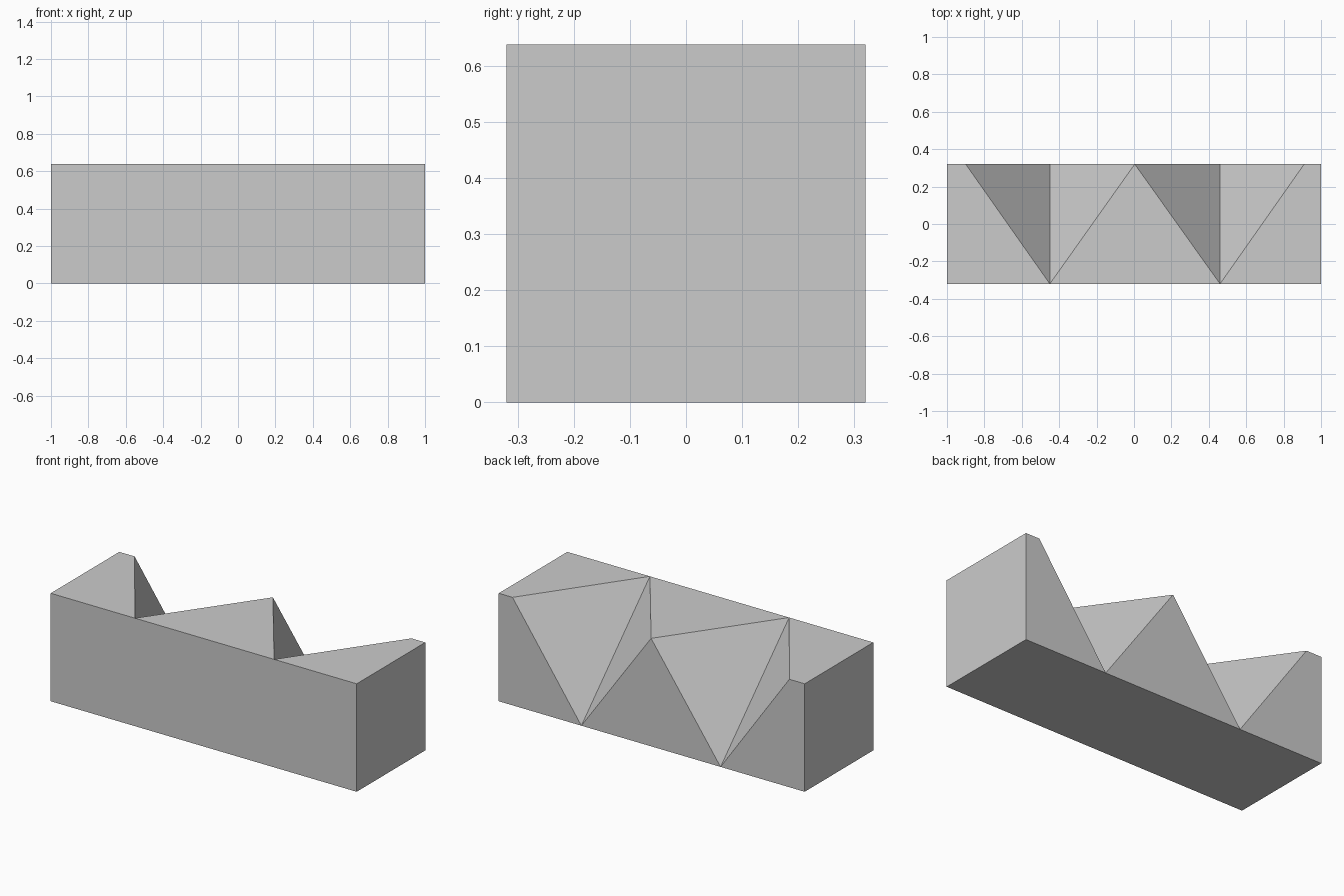
import bpy
import bmesh

cube = bpy.data.objects.get("Cube")
if cube:
    bpy.data.objects.remove(cube, do_unlink=True)

HALF_L, HALF_W, HEIGHT = 1.0, 0.32, 0.638
TIPS = [-0.45, 0.46]            # notch points on the front edge and back foot
PEAKS = [-0.90, 0.004, 0.91]    # notch corners along the back top edge

# One plain grey
grey = bpy.data.materials.new("grey")
grey.use_nodes = True
colour = (0.6, 0.6, 0.6, 1.0)
grey.diffuse_color = colour
grey.node_tree.nodes["Principled BSDF"].inputs["Base Color"].default_value = colour

bm = bmesh.new()


def row(xs, y, z):
    return [bm.verts.new((x, y, z)) for x in xs]


# Rows of corners along the block's long edges
ends = [-HALF_L, *TIPS, HALF_L]
front_top = row(ends, -HALF_W, HEIGHT)
back_foot = row(ends, HALF_W, 0)
back_top = row([-HALF_L, *PEAKS, HALF_L], HALF_W, HEIGHT)
front_foot = row([-HALF_L, HALF_L], -HALF_W, 0)

# Front, base and end walls
bm.faces.new(front_foot + front_top[::-1])
bm.faces.new(front_foot + back_foot[::-1])
for i in (0, -1):
    bm.faces.new((front_foot[i], front_top[i], back_top[i], back_foot[i]))

# Top and back faces between the notches
for near in (front_top, back_foot):
    bm.faces.new((near[0], near[1], back_top[1], back_top[0]))
    bm.faces.new((near[1], near[2], back_top[2]))
    bm.faces.new((near[2], near[3], back_top[4], back_top[3]))

# Two sloping walls in each notch
for i in (1, 2):
    for peak in (back_top[i], back_top[i + 1]):
        bm.faces.new((front_top[i], back_foot[i], peak))

bmesh.ops.recalc_face_normals(bm, faces=bm.faces[:])
mesh = bpy.data.meshes.new("notched_block")
bm.to_mesh(mesh)
bm.free()
mesh.materials.append(grey)
block = bpy.data.objects.new("notched_block", mesh)
bpy.context.collection.objects.link(block)
